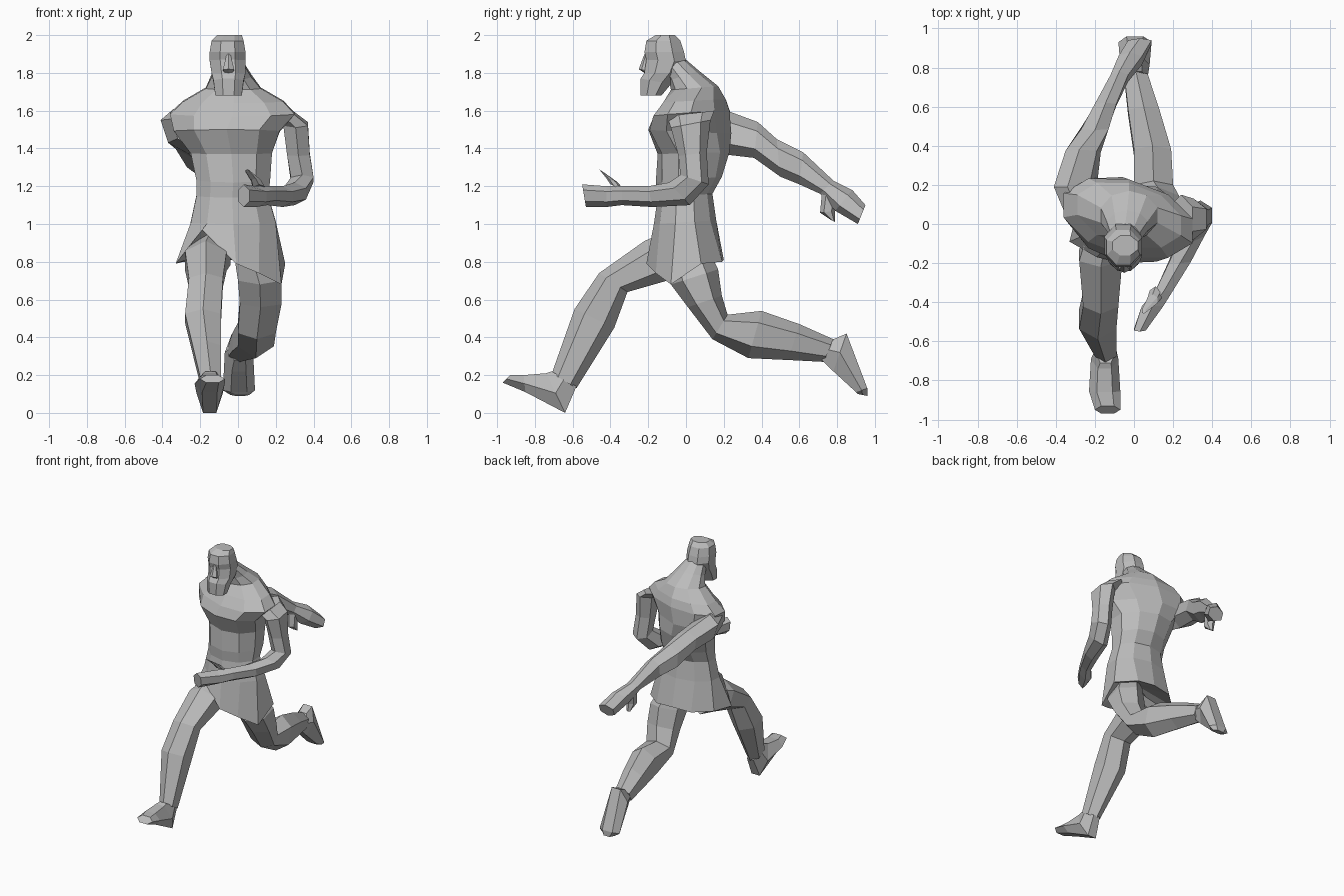
import bpy, bmesh, math
from mathutils import Vector

if "Cube" in bpy.data.objects:
    bpy.data.objects.remove(bpy.data.objects["Cube"], do_unlink=True)

# One plain stone colour
stone = bpy.data.materials.new("stone_grey")
stone.use_nodes = True
colour = (0.5, 0.5, 0.5, 1)
stone.diffuse_color = colour
stone.node_tree.nodes["Principled BSDF"].inputs["Base Color"].default_value = colour


def ring(front, back, across, sides, shear=0.0, lean=0.0, flat=False):
    """Cross-section between a front and a back (y, z) point; sizes in hundredths.
    shear twists it, lean shifts its front sideways, flat gives it flat ends."""
    tilt = (Vector(front) - Vector(back)) / 2
    centre = (Vector(front) + Vector(back)) / 2
    middle, half = sum(across) / 2, (across[1] - across[0]) / 2
    start = math.pi / 2 + (math.pi / sides if flat else 0)
    angles = [start + math.tau * k / sides for k in range(sides)]
    widest = max(math.cos(a) for a in angles)
    deepest = max(math.sin(a) for a in angles)
    points = []
    for a in angles:
        dx = half * math.cos(a) / widest
        depth = math.sin(a) / deepest
        yz = centre + tilt * depth
        points.append(Vector((middle + dx + lean * depth, yz.x + shear * dx, yz.y)) / 100)
    return points


def loft(name, rings, roof=None):
    """Skin a row of rings, closing both ends; roof raises the last cap to a point."""
    bm = bmesh.new()
    rows = [[bm.verts.new(p) for p in points] for points in rings]
    for low, high in zip(rows, rows[1:]):
        for k in range(len(low)):
            j = (k + 1) % len(low)
            bm.faces.new((low[k], low[j], high[j], high[k]))
    bm.faces.new(rows[0])
    if roof:
        tip, last = bm.verts.new(Vector(roof) / 100), rows[-1]
        for k in range(len(last)):
            bm.faces.new((last[k], last[(k + 1) % len(last)], tip))
    else:
        bm.faces.new(rows[-1])
    bmesh.ops.recalc_face_normals(bm, faces=bm.faces)
    mesh = bpy.data.meshes.new(name)
    bm.to_mesh(mesh)
    bm.free()
    mesh.materials.append(stone)
    part = bpy.data.objects.new(name, mesh)
    bpy.context.collection.objects.link(part)


def body(front, back, across, shear=0.0):
    return ring(front, back, across, sides=10, shear=shear)


def skull(front, back, across):
    return ring(front, back, across, sides=8, flat=True)


def limb(front, back, across, lean=0.0):
    return ring(front, back, across, sides=6, lean=lean)


def foot(front, back, across):
    return ring(front, back, across, sides=6, flat=True)


# Torso, twisted at the shoulders and leaning into the neck
waist = body(front=(-15, 114), back=(14, 116), across=(-22, 16))
loft("torso", [
    waist,
    body(front=(-16, 122), back=(19, 125), across=(-22, 17)),
    body(front=(-15, 137), back=(23, 138), across=(-25, 18), shear=-0.1),
    body(front=(-20, 150), back=(24, 148), across=(-34, 22), shear=-0.2),
    body(front=(-17, 157), back=(23, 160), across=(-36, 30), shear=-0.2),
    body(front=(-12, 164), back=(21, 166), across=(-29, 24), shear=-0.2),
    body(front=(-8, 171), back=(17, 173), across=(-17, 12)),
    body(front=(-9, 176), back=(7, 181), across=(-14, 7)),
    body(front=(-13, 183), back=(0, 187), across=(-12, 3)),
])

# Kilt with a slanted hem that opens over the forward thigh
hem = [(-1, -21, 79), (-19, -17, 97), (-33, -9, 79), (-29, 7, 80), (-17, 18, 80),
       (-2, 20, 81), (12, 19, 80), (25, 8, 79), (23, -8, 68), (11, -16, 74)]
loft("kilt", [
    waist,
    body(front=(-17, 100), back=(16, 102), across=(-25, 20)),
    [Vector(p) / 100 for p in hem],
], roof=(-3, 0, 90))

# Head with a square beard
loft("head", [
    skull(front=(-24, 168), back=(-13, 168), across=(-12, 2)),
    skull(front=(-24, 177), back=(-8, 174), across=(-13, 3)),
    skull(front=(-22, 180), back=(-3, 180), across=(-14, 4)),
    skull(front=(-21, 187), back=(0, 186), across=(-15, 4)),
    skull(front=(-22, 191), back=(-1, 191), across=(-15, 4)),
    skull(front=(-21, 197), back=(-3, 197), across=(-14, 3)),
    skull(front=(-16, 200), back=(-6, 200), across=(-11, 2)),
])
loft("nose", [
    limb(front=(-22, 190), back=(-19, 190), across=(-6, -4)),
    limb(front=(-25, 182), back=(-19, 181), across=(-8, -2)),
    limb(front=(-22, 180), back=(-19, 179), across=(-7, -3)),
])

# Left arm, bent with the forearm crossing in front
loft("left_arm", [
    limb(front=(-10, 157), back=(15, 160), across=(18, 30)),
    limb(front=(-8, 151), back=(13, 155), across=(24, 37)),
    limb(front=(-4, 136), back=(11, 138), across=(26, 38)),
    limb(front=(-3, 126), back=(12, 121), across=(28, 40)),
    limb(front=(-9, 122), back=(2, 110), across=(24, 36)),
    limb(front=(-20, 120), back=(-18, 109), across=(18, 29)),
    limb(front=(-34, 120), back=(-34, 110), across=(11, 20)),
    limb(front=(-42, 120), back=(-42, 109), across=(4, 15)),
    limb(front=(-55, 121), back=(-53, 109), across=(0, 6)),
])
loft("left_thumb", [
    limb(front=(-40, 121), back=(-32, 117), across=(8, 14)),
    limb(front=(-42, 124), back=(-36, 122), across=(7, 12)),
    limb(front=(-46, 129), back=(-43, 127), across=(4, 6)),
])

# Right arm, swung straight back
loft("right_arm", [
    limb(front=(3, 161), back=(0, 140), across=(-33, -18), lean=-2),
    limb(front=(19, 161), back=(19, 137), across=(-39, -21), lean=-4),
    limb(front=(38, 154), back=(36, 135), across=(-34, -18), lean=-2),
    limb(front=(48, 145), back=(50, 125), across=(-27, -13)),
    limb(front=(62, 138), back=(60, 121), across=(-20, -9)),
    limb(front=(78, 123), back=(71, 116), across=(-12, -3)),
    limb(front=(88, 118), back=(79, 107), across=(-8, 4)),
    limb(front=(95, 110), back=(91, 100), across=(-3, 9)),
])
loft("right_thumb", [
    limb(front=(81, 116), back=(72, 117), across=(-10, -3)),
    limb(front=(79, 107), back=(71, 106), across=(-9, -3)),
    limb(front=(79, 101), back=(77, 102), across=(-7, -4)),
])

# Right leg, striding forward onto the heel
loft("right_leg", [
    limb(front=(-8, 97), back=(3, 72), across=(-24, -4)),
    limb(front=(-22, 91), back=(-10, 70), across=(-28, -6)),
    limb(front=(-46, 74), back=(-31, 64), across=(-26, -8)),
    limb(front=(-59, 55), back=(-38, 45), across=(-28, -9)),
    limb(front=(-65, 38), back=(-48, 29), across=(-24, -9)),
    limb(front=(-71, 21), back=(-58, 13), across=(-20, -9)),
])
loft("right_foot", [
    foot(front=(-71, 22), back=(-58, 14), across=(-20, -9)),
    foot(front=(-74, 21), back=(-64, 0), across=(-22, -8)),
    foot(front=(-86, 20), back=(-85, 11), across=(-23, -7)),
    foot(front=(-93, 20), back=(-97, 16), across=(-20, -7)),
])

# Left leg, trailing with the knee bent
loft("left_leg", [
    limb(front=(-10, 82), back=(12, 86), across=(-2, 17)),
    limb(front=(-8, 68), back=(17, 76), across=(0, 23)),
    limb(front=(1, 56), back=(19, 62), across=(1, 23)),
    limb(front=(14, 39), back=(22, 52), across=(0, 20)),
    limb(front=(33, 29), back=(40, 54), across=(0, 19)),
    limb(front=(54, 28), back=(60, 47), across=(-3, 13)),
    limb(front=(73, 27), back=(78, 39), across=(-5, 7)),
])
loft("left_foot", [
    foot(front=(72, 28), back=(78, 39), across=(-5, 7)),
    foot(front=(78, 22), back=(85, 42), across=(-7, 8)),
    foot(front=(90, 11), back=(96, 13), across=(-8, 9)),
    foot(front=(91, 10), back=(96, 9), across=(-4, 6)),
])
